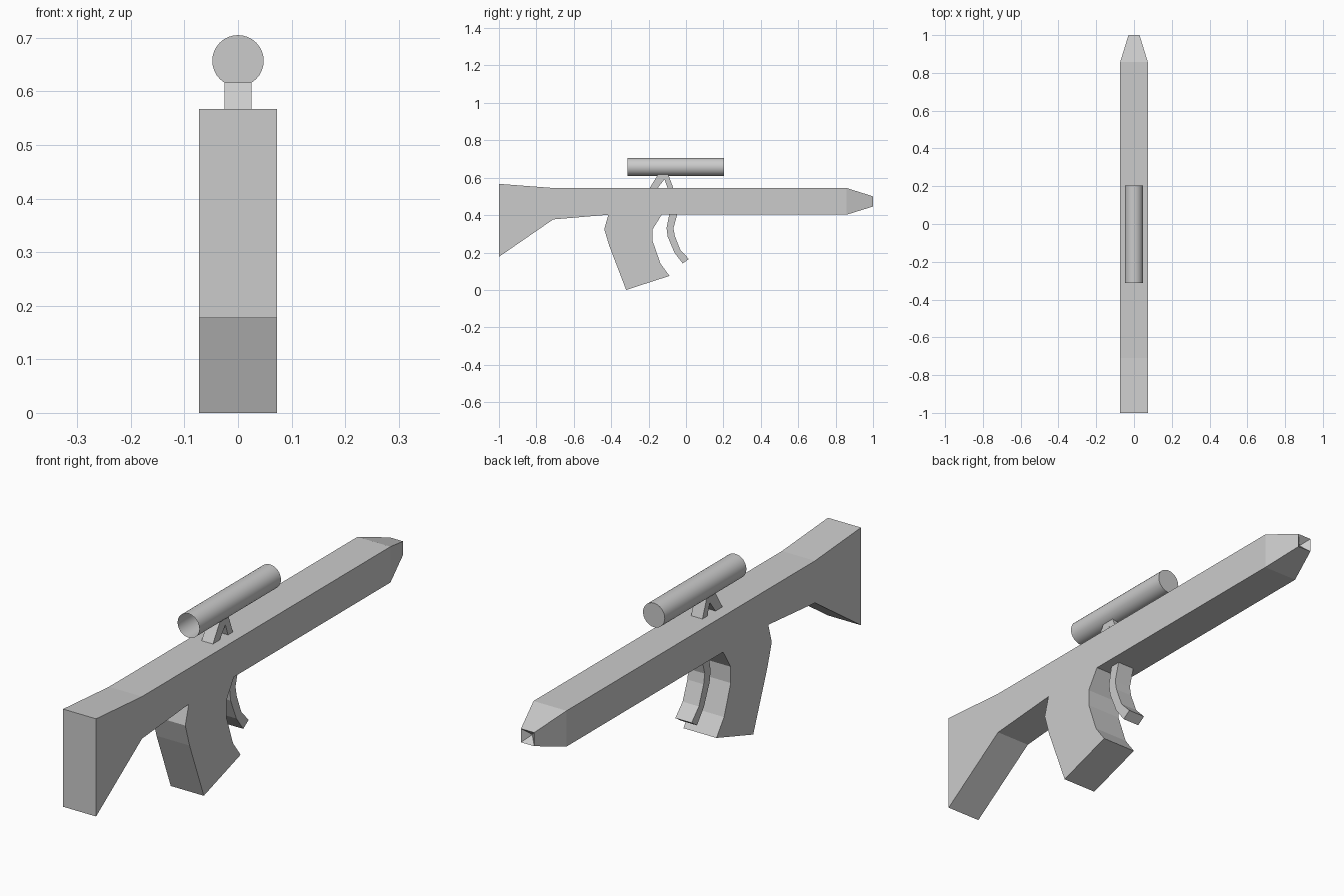
import bpy, bmesh, math
from mathutils import Matrix, Vector

if "Cube" in bpy.data.objects:
    bpy.data.objects.remove(bpy.data.objects["Cube"])


def finish(bm, name):
    bmesh.ops.recalc_face_normals(bm, faces=bm.faces)
    mesh = bpy.data.meshes.new(name)
    bm.to_mesh(mesh)
    bm.free()
    obj = bpy.data.objects.new(name, mesh)
    bpy.context.collection.objects.link(obj)
    return obj


def slab(profile, half):
    """Extrude a (y, z) side profile across x, centred on x = 0."""
    bm = bmesh.new()
    face = bm.faces.new([bm.verts.new((-half, y, z)) for y, z in profile])
    ext = bmesh.ops.extrude_face_region(bm, geom=[face], use_keep_orig=True)
    verts = [g for g in ext["geom"] if isinstance(g, bmesh.types.BMVert)]
    bmesh.ops.translate(bm, verts=verts, vec=(2 * half, 0, 0))
    return bm


# Body: stock, curved grip and barrel in one side profile
body = slab([(-1, 0.567), (-0.71, 0.545), (0.858, 0.545), (0.858, 0.402),
             (-0.13, 0.402), (-0.178, 0.325), (-0.178, 0.26), (-0.136, 0.14),
             (-0.088, 0.075), (-0.32, 0.0), (-0.41, 0.235), (-0.437, 0.325),
             (-0.415, 0.402), (-0.71, 0.377), (-1, 0.177)], 0.073)

# Tapered muzzle: extrude the front face, shrink it, then sink its centre
tip = max(body.faces, key=lambda f: f.calc_center_median().y)
tip = bmesh.ops.extrude_discrete_faces(body, faces=[tip])["faces"][0]
for v in tip.verts:
    v.co = Vector((v.co.x * 0.4, 1.0, 0.473 + (v.co.z - 0.473) * 0.38))
centre = bmesh.ops.poke(body, faces=[tip])["verts"][0]
centre.co.y -= 0.03
finish(body, "body")

# Trigger
finish(slab([(-0.088, 0.41), (-0.104, 0.33), (-0.098, 0.285), (-0.062, 0.2),
             (-0.018, 0.142), (0.016, 0.165), (-0.03, 0.213), (-0.06, 0.29),
             (-0.067, 0.33), (-0.045, 0.41)], 0.036), "trigger")

# Forked scope mount
finish(slab([(-0.197, 0.54), (-0.15, 0.617), (-0.095, 0.617), (-0.066, 0.54),
             (-0.097, 0.54), (-0.115, 0.592), (-0.155, 0.54)], 0.025), "scope_mount")

# Scope tube, open at the rear
scope = bmesh.new()
bmesh.ops.create_cone(scope, cap_ends=True, segments=32, radius1=0.048,
                      radius2=0.048, depth=0.515,
                      matrix=Matrix.Translation((0, -0.055, 0.657))
                      @ Matrix.Rotation(math.radians(90), 4, "X"))
rear = min(scope.faces, key=lambda f: f.calc_center_median().y)
bmesh.ops.delete(scope, geom=[rear], context="FACES_ONLY")
obj = finish(scope, "scope")
bpy.context.view_layer.objects.active = obj
obj.select_set(True)
bpy.ops.object.shade_smooth_by_angle(angle=math.radians(30))
